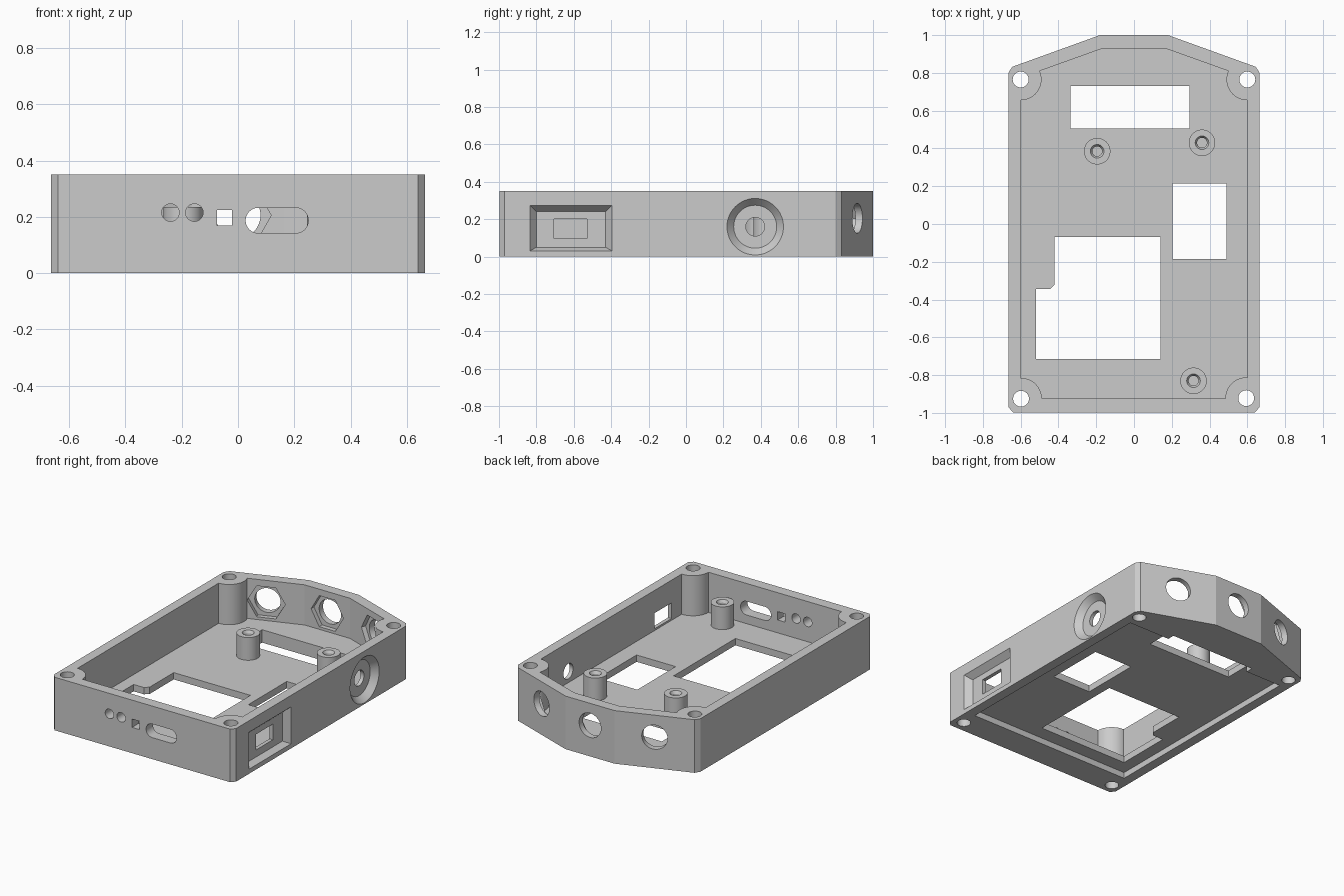
import bpy, bmesh, math
from mathutils import Matrix, Vector

if "Cube" in bpy.data.objects:
    bpy.data.objects.remove(bpy.data.objects["Cube"])

grey = bpy.data.materials.new("light_grey")
grey.diffuse_color = (0.6, 0.6, 0.6, 1)
grey.use_nodes = True
grey.node_tree.nodes["Principled BSDF"].inputs["Base Color"].default_value = grey.diffuse_color


def finish(name, bm):
    bmesh.ops.recalc_face_normals(bm, faces=bm.faces)
    me = bpy.data.meshes.new(name)
    bm.to_mesh(me)
    bm.free()
    ob = bpy.data.objects.new(name, me)
    bpy.context.collection.objects.link(ob)
    me.materials.append(grey)
    return ob


def prism(name, pts, h, m=None, top=None):
    """Extrude a 2D outline along local z, optionally tapering to a second outline."""
    bm = bmesh.new()
    a = [bm.verts.new((x, y, 0)) for x, y in pts]
    b = [bm.verts.new((x, y, h)) for x, y in (top or pts)]
    bm.faces.new(a[::-1])
    bm.faces.new(b)
    for i in range(len(a)):
        j = (i + 1) % len(a)
        bm.faces.new((a[i], a[j], b[j], b[i]))
    bm.transform(m or Matrix())
    return finish(name, bm)


def frame(origin, n):
    """Local z along the horizontal normal n, local y up."""
    n = Vector(n).normalized()
    up = Vector((0, 0, 1))
    m = Matrix((up.cross(n), up, n)).transposed().to_4x4()
    return Matrix.Translation(origin) @ m


def circle(cx, cy, r, n=48):
    return [(cx + r * math.cos(2 * math.pi * i / n), cy + r * math.sin(2 * math.pi * i / n))
            for i in range(n)]


def rect(x0, x1, y0, y1):
    return [(x0, y0), (x1, y0), (x1, y1), (x0, y1)]


def slot(x0, x1, cy, r, n=16):
    right = [(x1 - r + r * math.sin(math.pi * i / n), cy - r * math.cos(math.pi * i / n)) for i in range(n + 1)]
    return right + [(x0 + x1 - x, 2 * cy - y) for x, y in right]


def mirrored(half):
    return half + [(-x, y) for x, y in half[::-1]]


def cut(ob, tool):
    mod = ob.modifiers.new("cut", 'BOOLEAN')
    mod.operation, mod.solver, mod.object = 'DIFFERENCE', 'EXACT', tool
    bpy.context.view_layer.objects.active = ob
    bpy.ops.object.modifier_apply(modifier=mod.name)
    bpy.data.objects.remove(tool)


def smooth(ob):
    bpy.ops.object.select_all(action='DESELECT')
    ob.select_set(True)
    bpy.context.view_layer.objects.active = ob
    bpy.ops.object.shade_smooth_by_angle(angle=math.radians(15))


def at_z(z):
    return Matrix.Translation((0, 0, z))


# Case body with a peaked back
case = prism("case_shell", mirrored([(0.64, -0.997), (0.665, -0.97), (0.665, 0.80),
                                     (0.645, 0.832), (0.18, 1.0)]), 0.35)

# Cavity, leaving round screw bosses in the corners
screws = [(-0.6, 0.765), (0.6, 0.765), (-0.598, -0.925), (0.594, -0.922)]
cavity = prism("cavity", mirrored([(0.6, -0.925), (0.6, 0.774), (0.165, 0.93)]), 0.4, at_z(0.085))
for x, y in screws:
    cut(cavity, prism("boss", circle(x, y, 0.11), 0.6, at_z(0)))
cut(case, cavity)

# Recess under the floor
cut(case, prism("under_recess", rect(-0.6, 0.6, -0.81, 0.68), 0.06, at_z(-0.02)))

# Screw holes and floor openings
openings = [circle(x, y, 0.042) for x, y in screws]
openings += [rect(-0.335, 0.295, 0.505, 0.73), rect(0.205, 0.49, -0.185, 0.215),
             [(-0.52, -0.715), (0.14, -0.715), (0.14, -0.07), (-0.42, -0.07),
              (-0.42, -0.32), (-0.445, -0.345), (-0.52, -0.345)]]
for i, pts in enumerate(openings):
    through = 0.5 if i < len(screws) else 0.2
    cut(case, prism("opening", pts, through, at_z(-0.05)))

# Front panel holes
front = frame((0, -0.9, 0), (0, -1, 0))
for pts in (circle(-0.24, 0.215, 0.031), circle(-0.155, 0.215, 0.031),
            rect(-0.075, -0.021, 0.17, 0.225), slot(0.027, 0.25, 0.187, 0.045)):
    cut(case, prism("front_hole", pts, 0.15, front))

# Right side: tapered recesses with through holes
recess = frame((0.625, 0, 0), (1, 0, 0))
through = frame((0.57, 0, 0), (1, 0, 0))
cut(case, prism("port_recess", rect(-0.80, -0.43, 0.05, 0.24), 0.041, recess,
                rect(-0.835, -0.395, 0.03, 0.275)))
cut(case, prism("port_hole", rect(-0.705, -0.53, 0.097, 0.2), 0.12, through))
cut(case, prism("jack_recess", circle(0.37, 0.16, 0.115), 0.041, recess, circle(0.37, 0.16, 0.152)))
cut(case, prism("jack_hole", circle(0.37, 0.16, 0.05), 0.12, through))

# Back panel holes with hexagonal nut pockets inside
for s in (-1, 0, 1):
    n = Vector((s * 0.168, 0.465 if s else 1, 0)).normalized()
    face = Vector((s * 0.4125, 0.916 if s else 1.0, 0.205))
    cut(case, prism("nut_pocket", circle(0, 0, 0.118, 6), 0.06, frame(face - n * 0.1, n)))
    cut(case, prism("back_hole", circle(0, 0, 0.08), 0.16, frame(face - n * 0.1, n)))
smooth(case)

# Board mounting posts with countersunk blind holes
profile = [(0, 0.07), (0.07, 0.07), (0.07, 0.235), (0.036, 0.235), (0.026, 0.218), (0.026, 0.1), (0, 0.1)]
for i, (x, y) in enumerate([(-0.195, 0.385), (0.36, 0.43), (0.315, -0.83)]):
    bm = bmesh.new()
    vs = [bm.verts.new((r, 0, z)) for r, z in profile]
    es = [bm.edges.new(p) for p in zip(vs, vs[1:])]
    bmesh.ops.spin(bm, geom=vs + es, axis=(0, 0, 1), cent=(0, 0, 0), angle=2 * math.pi, steps=48)
    bmesh.ops.remove_doubles(bm, verts=bm.verts, dist=1e-5)
    bm.transform(Matrix.Translation((x, y, 0)))
    smooth(finish(f"mounting_post_{i + 1}", bm))
